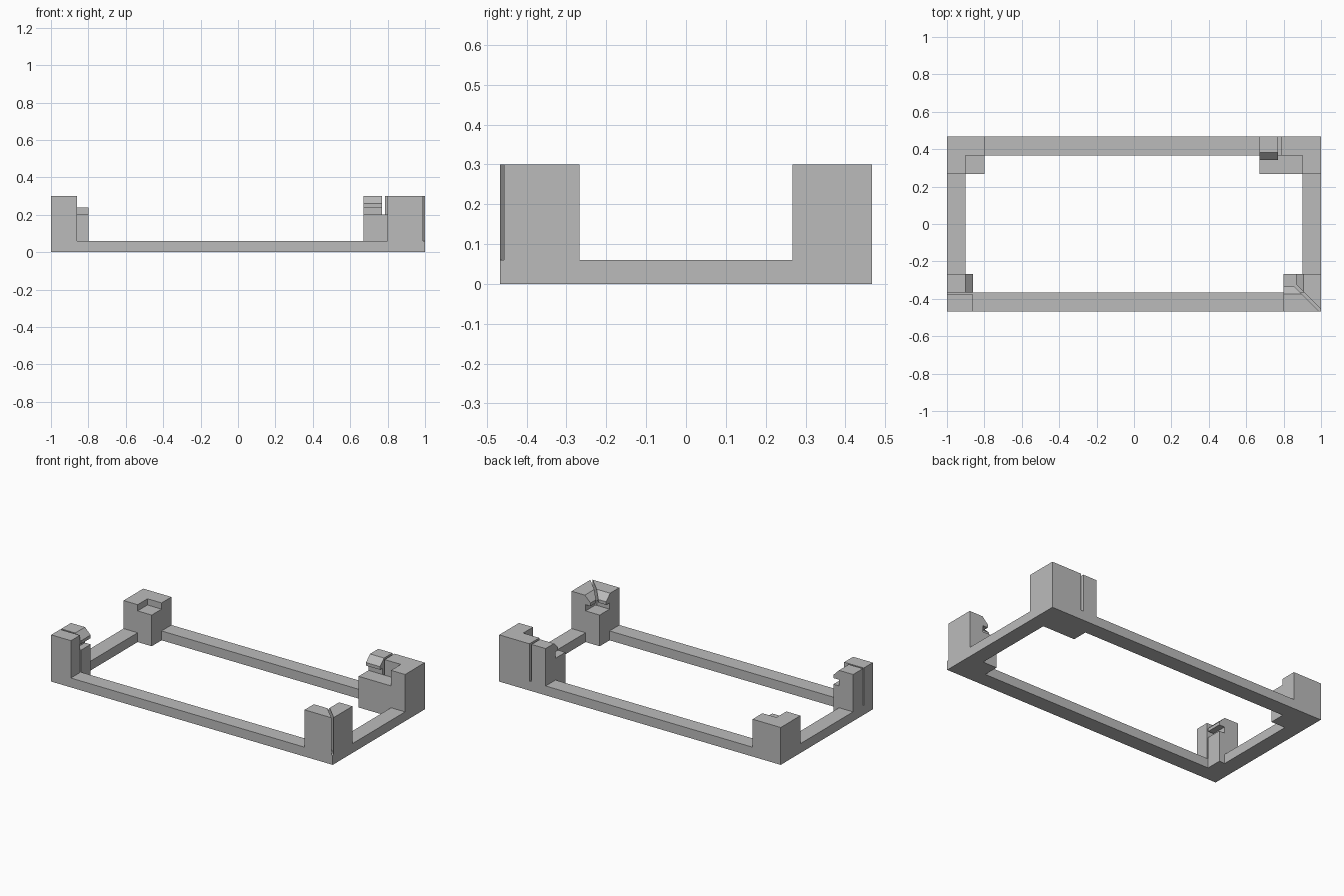
import bpy
import bmesh
from mathutils import Vector

if "Cube" in bpy.data.objects:
    bpy.data.objects.remove(bpy.data.objects["Cube"], do_unlink=True)

grey = bpy.data.materials.new("plain_grey")
grey.use_nodes = True
COLOUR = (0.5, 0.5, 0.5, 1)
grey.diffuse_color = COLOUR
grey.node_tree.nodes["Principled BSDF"].inputs["Base Color"].default_value = COLOUR

# Main dimensions: outer and inner half sizes, then heights
X, Y, IN_X, IN_Y = 1.0, 0.467, 0.9, 0.367
POCKET_Y = 0.267
BASE, LEDGE, LIP, NOSE, TOP = 0.06, 0.2, 0.24, 0.26, 0.3


def prism(name, axis, outline, lo, hi):
    """Extrude a 2D outline along an axis; outline uses the other two axes in order."""
    def place(point, depth):
        co = list(point)
        co.insert("xyz".index(axis), depth)
        return Vector(co)

    bm = bmesh.new()
    face = bm.faces.new([bm.verts.new(place(p, lo)) for p in outline])
    new = bmesh.ops.extrude_face_region(bm, geom=[face])["geom"]
    verts = [g for g in new if isinstance(g, bmesh.types.BMVert)]
    bmesh.ops.translate(bm, verts=verts, vec=place((0, 0), hi - lo))
    bmesh.ops.recalc_face_normals(bm, faces=bm.faces)
    mesh = bpy.data.meshes.new(name)
    bm.to_mesh(mesh)
    bm.free()
    mesh.materials.append(grey)
    obj = bpy.data.objects.new(name, mesh)
    bpy.context.collection.objects.link(obj)
    return obj


def box(name, x0, x1, y0, y1, z0, z1):
    return prism(name, "z", [(x0, y0), (x1, y0), (x1, y1), (x0, y1)], z0, z1)


def combine(target, tool, operation="UNION"):
    """Apply a boolean and discard the tool."""
    mod = target.modifiers.new("combine", "BOOLEAN")
    mod.operation, mod.solver, mod.object = operation, "EXACT", tool
    bpy.context.view_layer.objects.active = target
    bpy.ops.object.modifier_apply(modifier=mod.name)
    bpy.data.objects.remove(tool, do_unlink=True)


def hook(outer, wall, nose, chamfer):
    """Profile of a snap clip: back, pocket wall, lip and sloped nose."""
    return [(outer, LEDGE), (wall, LEDGE), (wall, LIP), (nose, LIP),
            (nose, NOSE), (chamfer, TOP), (outer, TOP)]


# Rectangular base frame with widened corners
frame = box("base_frame", -X, X, -Y, Y, 0, BASE)
combine(frame, box("opening", -IN_X, IN_X, -IN_Y, IN_Y, -1, 1), "DIFFERENCE")
for x0, x1, side in ((-0.95, -0.8, 1), (0.67, 0.95, 1), (-0.95, -0.86, -1), (0.8, 0.95, -1)):
    y0, y1 = sorted((side * POCKET_Y, side * 0.42))
    combine(frame, box("gusset", x0, x1, y0, y1, 0, BASE))

# Back corner at -x: low block with a square pocket
rest = box("back_right_rest", -X, -0.8, POCKET_Y, Y, BASE, LIP)
combine(rest, box("pocket", -IN_X, 0, 0, IN_Y, LEDGE, 1), "DIFFERENCE")

# Back corner at +x: tall block, pocket, and a hook split off by a slot
block = box("back_left_block", 0.67, X, POCKET_Y, Y, BASE, TOP)
combine(block, box("pocket", 0, IN_X, 0, IN_Y, LEDGE, 1), "DIFFERENCE")
combine(block, box("clip_space", 0, 0.785, IN_Y, 1, BASE, 1), "DIFFERENCE")
box("back_clip_stem", 0.67, 0.77, IN_Y, Y, BASE, LEDGE)
prism("back_clip_hook", "x", hook(Y, IN_Y, 0.342, 0.382), 0.67, 0.77)

# Front corner at -x: solid post beside a hook, with a slot between them
box("front_right_post", -X, -0.86, -Y, -0.376, BASE, TOP)
box("front_clip_stem", -X, -0.86, -0.366, -POCKET_Y, BASE, LEDGE)
prism("front_clip_hook", "y", hook(-X, -IN_X, -0.86, -IN_X), -0.366, -POCKET_Y)

# Front corner at +x: two hooks meeting in a mitre, split by a diagonal slit
corner = box("front_left_clip", 0.8, X, -Y, -POCKET_Y, BASE, LEDGE)
side_hook = prism("side_hook", "y", hook(X, IN_X, 0.865, 0.905), -Y, -POCKET_Y)
combine(side_hook, prism("front_hook", "x", hook(-Y, -IN_Y, -0.333, -0.373), 0.8, X))
combine(corner, side_hook)
GAP = 0.01
for name, reach, floor in (("lower_slit", 0.1, BASE - 0.01), ("upper_slit", 0.2, LEDGE)):
    outline = [(X - GAP + 0.05, -Y - 0.05), (X + GAP + 0.05, -Y - 0.05),
               (X + GAP - reach, -Y + reach), (X - GAP - reach, -Y + reach)]
    combine(corner, prism(name, "z", outline, floor, 1), "DIFFERENCE")
